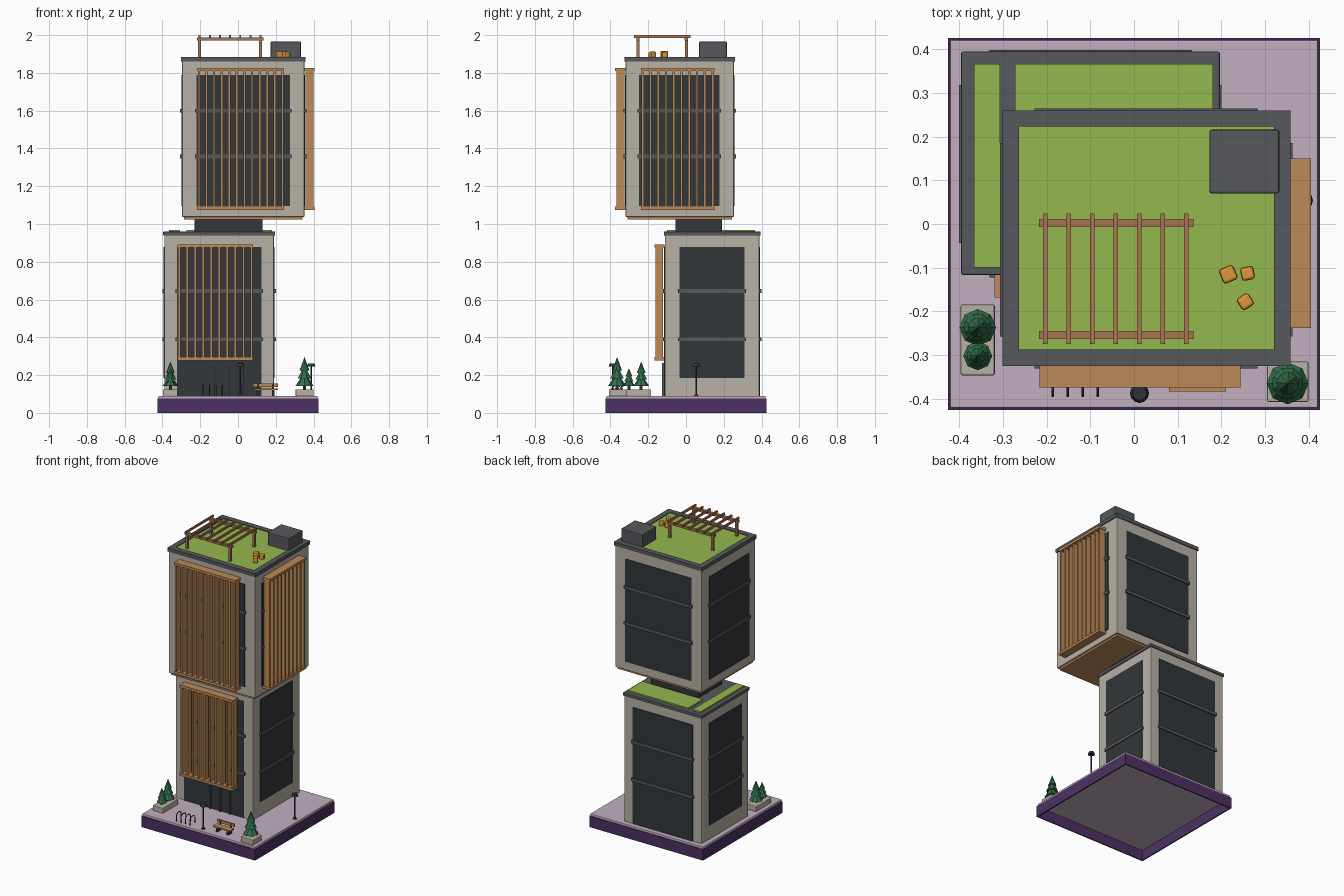
import bpy, bmesh, math
from mathutils import Matrix, Vector

if "Cube" in bpy.data.objects:
    bpy.data.objects.remove(bpy.data.objects["Cube"])


def mat(name, hexa):
    m = bpy.data.materials.new(name)
    rgb = [int(hexa[i:i + 2], 16) / 255 for i in (0, 2, 4)]
    m.diffuse_color = [(c / 12.92 if c < 0.04 else ((c + 0.055) / 1.055) ** 2.4) for c in rgb] + [1]
    m.use_nodes = True
    m.node_tree.nodes["Principled BSDF"].inputs["Base Color"].default_value = m.diffuse_color
    return m


CONCRETE = mat("concrete", "B8B2A6")
WOOD = mat("wood", "BE8A58")
PERGOLA = mat("pergola_wood", "A87650")
GLASS = mat("dark_glass", "32373A")
GREY = mat("slate", "57585C")
BLACK = mat("dark_metal", "333438")
GREEN = mat("grass", "94B84E")
PLUM = mat("plum", "4C3163")
LILAC = mat("paving", "C3AFC0")
LEAF = mat("foliage", "33704C")
TRUNK = mat("trunk", "6B4A35")
ORANGE = mat("orange", "DF9A35")


def finish(name, bm, m):
    me = bpy.data.meshes.new(name)
    bm.to_mesh(me)
    bm.free()
    me.materials.append(m)
    ob = bpy.data.objects.new(name, me)
    bpy.context.collection.objects.link(ob)
    return ob


def box(name, x, y, z, m, bevel=0.0, rot=0.0):
    """Box from (min, max) ranges, optionally bevelled and turned about z."""
    bm = bmesh.new()
    size = [r[1] - r[0] for r in (x, y, z)]
    mid = Vector([(r[1] + r[0]) / 2 for r in (x, y, z)])
    bmesh.ops.create_cube(bm, size=1)
    bmesh.ops.scale(bm, vec=size, verts=bm.verts)
    if bevel:
        bmesh.ops.bevel(bm, geom=bm.edges[:], offset=bevel, segments=2, profile=0.5, affect='EDGES')
    bmesh.ops.transform(bm, matrix=Matrix.Translation(mid) @ Matrix.Rotation(rot, 4, 'Z'), verts=bm.verts)
    return finish(name, bm, m)


def cone(name, x, y, z, r1, r2, m, n=12, rot=0.0):
    bm = bmesh.new()
    bmesh.ops.create_cone(bm, cap_ends=True, segments=n, radius1=r1, radius2=r2, depth=z[1] - z[0])
    bmesh.ops.transform(bm, matrix=Matrix.Translation((x, y, (z[0] + z[1]) / 2)) @ Matrix.Rotation(rot, 4, 'Z'),
                        verts=bm.verts)
    return finish(name, bm, m)


def ring(name, x, y, z, w, m):
    """Rectangular frame of wall width w."""
    bm = bmesh.new()
    loops = []
    for zz in z:
        for d in (0, w):
            loops.append([bm.verts.new((px, py, zz)) for px, py in (
                (x[0] + d, y[0] + d), (x[1] - d, y[0] + d), (x[1] - d, y[1] - d), (x[0] + d, y[1] - d))])
    for a, b in ((0, 1), (1, 3), (3, 2), (2, 0)):
        for i in range(4):
            j = (i + 1) % 4
            bm.faces.new((loops[a][i], loops[a][j], loops[b][j], loops[b][i]))
    bmesh.ops.recalc_face_normals(bm, faces=bm.faces)
    return finish(name, bm, m)


def tower(name, x, y, z, gx, gy, zx, zy, bands):
    """Concrete block with a glass panel and floor bands on each side."""
    box(name + "_body", x, y, z, CONCRETE, 0.005)

    def panels(part, grow, out, zz_x, zz_y, m):
        for side, e, s in (("left", x[0], -1), ("right", x[1], 1)):
            box(f"{name}_{side}_{part}", sorted((e - s * 0.01, e + s * out)), (gy[0] - grow, gy[1] + grow), zz_y, m)
        for side, e, s in (("front", y[0], -1), ("back", y[1], 1)):
            box(f"{name}_{side}_{part}", (gx[0] - grow, gx[1] + grow), sorted((e - s * 0.01, e + s * out)), zz_x, m)

    panels("glass", 0, 0.004, zx, zy, GLASS)
    for b in bands:
        panels("floor_band", 0.008, 0.011, (b - 0.01, b + 0.01), (b - 0.01, b + 0.01), GREY)


def screen(name, a, b, depth, z, n, along_x=True):
    """Slatted sun screen: two rails and n upright slats."""
    def put(part, u, d, zz):
        box(f"{name}_{part}", *((u, d) if along_x else (d, u)), zz, WOOD)
    put("top_rail", (a, b), depth, (z[1] - 0.017, z[1]))
    put("bottom_rail", (a, b), depth, (z[0], z[0] + 0.017))
    inner = (depth[0] + 0.006, depth[1] - 0.006)
    for i in range(n):
        c = a + 0.009 + (b - a - 0.018) * i / (n - 1)
        put("slat", (c - 0.006, c + 0.006), inner, (z[0] + 0.01, z[1] - 0.01))


# Base: hollow plum skirt with paving on top
ring("base_skirt", (-0.426, 0.426), (-0.426, 0.426), (0, 0.075), 0.008, PLUM)
box("paving", (-0.422, 0.422), (-0.422, 0.422), (0.07, 0.09), LILAC, 0.004)

# Lower block, its roof and planted beds
tower("lower", (-0.39, 0.19), (-0.112, 0.388), (0.085, 0.945), (-0.323, 0.125), (-0.035, 0.31),
      (0.09, 0.877), (0.185, 0.877), (0.39, 0.645))
box("lower_roof_slab", (-0.396, 0.197), (-0.117, 0.395), (0.938, 0.96), GREY, 0.004)
box("lower_left_bed", (-0.366, -0.307), (-0.1, 0.366), (0.955, 0.969), GREEN)
box("lower_back_bed", (-0.273, 0.181), (0.21, 0.366), (0.955, 0.969), GREEN)
screen("lower_screen", -0.32, 0.08, (-0.168, -0.115), (0.278, 0.892), 10)

# Recessed neck between the blocks
box("neck", (-0.23, 0.13), (-0.055, 0.19), (0.955, 1.03), GLASS)

# Upper block, soffit, roof
tower("upper", (-0.296, 0.352), (-0.32, 0.254), (1.037, 1.865), (-0.22, 0.275), (-0.25, 0.177),
      (1.095, 1.79), (1.095, 1.79), (1.357, 1.6))
box("upper_soffit", (-0.285, 0.341), (-0.309, 0.243), (1.024, 1.042), WOOD)
ring("upper_parapet", (-0.301, 0.358), (-0.325, 0.26), (1.86, 1.885), 0.037, GREY)
box("roof_lawn", (-0.266, 0.323), (-0.29, 0.225), (1.86, 1.88), GREEN)
screen("upper_front_screen", -0.216, 0.244, (-0.375, -0.32), (1.075, 1.827), 12)
screen("upper_right_screen", -0.238, 0.15, (0.352, 0.406), (1.075, 1.827), 10, False)

# Roof plant room and stools
box("plant_room", (0.173, 0.333), (0.07, 0.216), (1.875, 1.966), GREY, 0.005)
for x, y, s, r in ((0.216, -0.115, 0.036, 0.4), (0.26, -0.113, 0.031, 0.2), (0.255, -0.178, 0.032, 0.6)):
    box("stool", (x - s / 2, x + s / 2), (y - s / 2, y + s / 2), (1.879, 1.882 + s * 0.95), ORANGE, 0.007, r)

# Roof pergola
for y in (0.002, -0.254):
    box("pergola_beam", (-0.218, 0.136), (y - 0.009, y + 0.009), (1.972, 1.988), PERGOLA)
    for x in (-0.203, 0.12):
        box("pergola_post", (x - 0.008, x + 0.008), (y - 0.008, y + 0.008), (1.878, 1.974), PERGOLA)
for i in range(7):
    x = -0.203 + i * 0.0538
    box("pergola_rafter", (x - 0.005, x + 0.005), (-0.275, 0.024), (1.986, 2.0), PERGOLA)

# Entrance: frame bars around two door leaves
for x in (-0.12, -0.048, 0.024):
    box("door_jamb", (x - 0.004, x + 0.004), (-0.127, -0.112), (0.09, 0.262), GREY)
box("door_head", (-0.124, 0.028), (-0.127, -0.112), (0.254, 0.264), GREY)


def tree(x, y, r, top):
    """Trunk and three stacked faceted cones."""
    z0, h = 0.142, top - 0.142
    cone("tree_trunk", x, y, (0.12, z0 + 0.01), 0.008, 0.008, TRUNK, 8)
    for i, (f, a, b) in enumerate(((1, 0, 0.48), (0.78, 0.27, 0.74), (0.55, 0.54, 1))):
        cone("tree_tier", x, y, (z0 + a * h, z0 + b * h), r * f, 0.001, LEAF, 8, i * 0.35)


# Planters and trees
box("left_planter", (-0.397, -0.319), (-0.347, -0.184), (0.088, 0.125), CONCRETE, 0.004)
box("right_planter", (0.305, 0.4), (-0.408, -0.315), (0.088, 0.125), CONCRETE, 0.004)
tree(-0.358, -0.237, 0.042, 0.27)
tree(-0.358, -0.302, 0.033, 0.235)
tree(0.352, -0.365, 0.048, 0.293)

# Street lamps
for x, y in ((0.0126, -0.388), (0.388, 0.054)):
    cone("lamp_foot", x, y, (0.089, 0.097), 0.012, 0.01, BLACK)
    cone("lamp_post", x, y, (0.09, 0.25), 0.005, 0.004, BLACK, 8)
    cone("lamp_head", x, y, (0.245, 0.262), 0.022, 0.016, BLACK)

# Bench
box("bench_seat", (0.08, 0.211), (-0.384, -0.342), (0.12, 0.129), WOOD)
box("bench_back", (0.08, 0.211), (-0.34, -0.331), (0.136, 0.156), WOOD)
for x in (0.105, 0.186):
    box("bench_leg", (x - 0.006, x + 0.006), (-0.378, -0.34), (0.09, 0.121), BLACK)
    box("bench_back_support", (x - 0.005, x + 0.005), (-0.343, -0.337), (0.09, 0.152), BLACK)

# Bike hoops
for i in range(4):
    x = -0.186 + i * 0.0343
    cu = bpy.data.curves.new("bike_hoop", 'CURVE')
    cu.dimensions = '3D'
    cu.bevel_depth = 0.003
    cu.bevel_resolution = 1
    pts = [(-0.394, 0.088)] + [(-0.368 - 0.026 * math.cos(t * math.pi / 6), 0.125 + 0.02 * math.sin(t * math.pi / 6))
                               for t in range(7)] + [(-0.342, 0.088)]
    sp = cu.splines.new('POLY')
    sp.points.add(len(pts) - 1)
    for p, (y, z) in zip(sp.points, pts):
        p.co = (x, y, z, 1)
    cu.materials.append(BLACK)
    bpy.context.collection.objects.link(bpy.data.objects.new("bike_hoop", cu))
